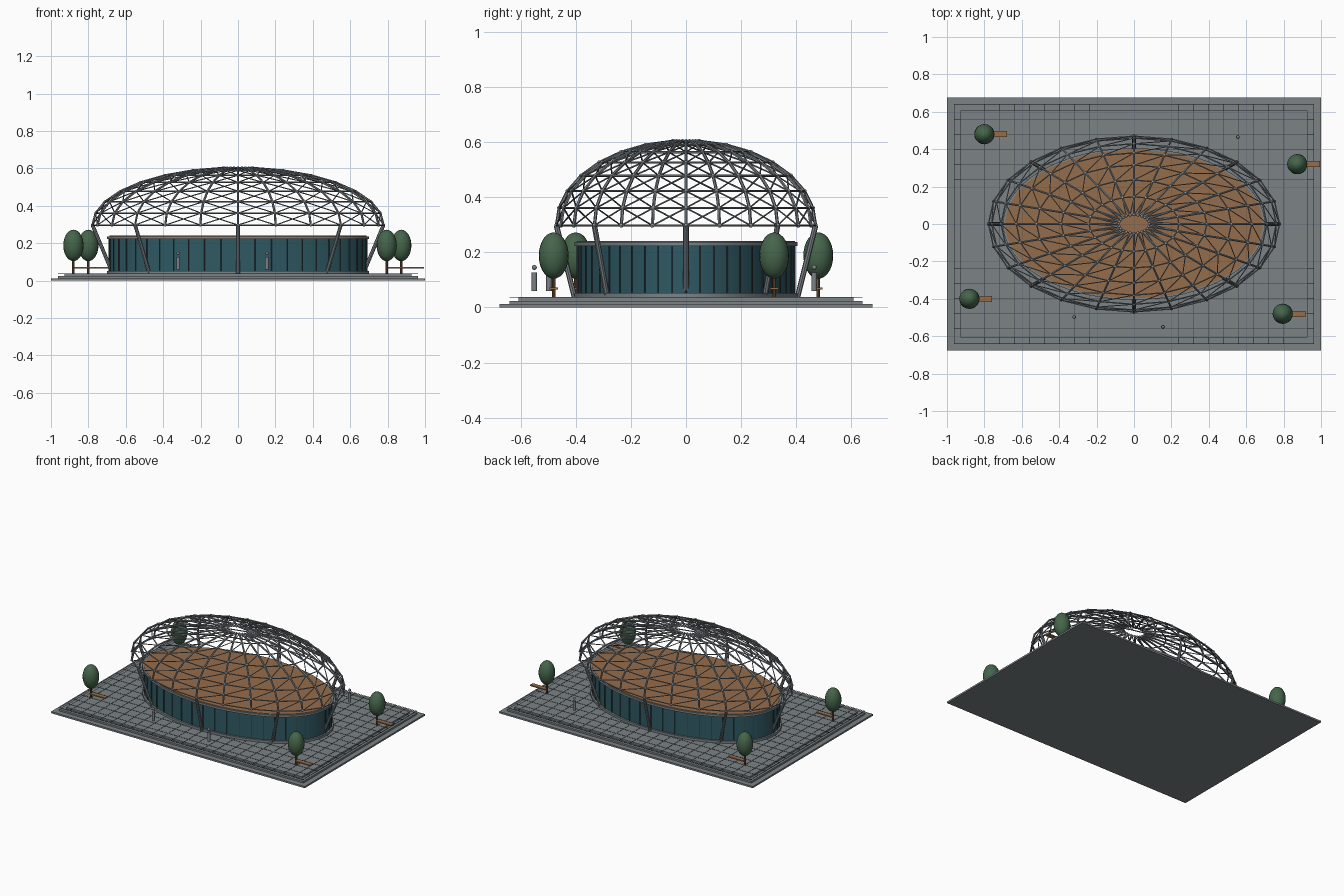
import bpy, bmesh, math
from mathutils import Vector, Matrix

if "Cube" in bpy.data.objects:
    bpy.data.objects.remove(bpy.data.objects["Cube"])


def mat(name, r, g, b):
    m = bpy.data.materials.new(name)
    m.diffuse_color = (r, g, b, 1)
    m.use_nodes = True
    m.node_tree.nodes["Principled BSDF"].inputs["Base Color"].default_value = m.diffuse_color
    return m


STONE = mat("grey stone", .20, .225, .24)
STEEL = mat("steel", .20, .225, .24)
NODE = mat("light steel", .28, .32, .34)
DARK = mat("dark metal", .045, .055, .062)
GLASS = mat("teal glass", .028, .10, .125)
TIMBER = mat("timber", .30, .155, .072)
TRUNK = mat("trunk brown", .17, .085, .035)
LEAF = mat("leaf green", .06, .13, .07)


def finish(name, bm, material, smooth=False):
    me = bpy.data.meshes.new(name)
    bm.to_mesh(me)
    bm.free()
    me.materials.append(material)
    ob = bpy.data.objects.new(name, me)
    bpy.context.collection.objects.link(ob)
    if smooth:
        bpy.context.view_layer.objects.active = ob
        ob.select_set(True)
        bpy.ops.object.shade_smooth_by_angle(angle=math.radians(40))
        ob.select_set(False)
    return ob


def add_box(bm, c, s):
    bmesh.ops.create_cube(bm, size=1, matrix=Matrix.Translation(c) @ Matrix.Diagonal((*s, 1)))


def add_ball(bm, c, r, u=8, v=6):
    bmesh.ops.create_uvsphere(bm, u_segments=u, v_segments=v, radius=1,
                              matrix=Matrix.Translation(c) @ Matrix.Diagonal((*r, 1)))


def add_rod(bm, a, b, r, sides=6):
    a, b = Vector(a), Vector(b)
    d = b - a
    m = Matrix.Translation((a + b) / 2) @ d.to_track_quat('Z', 'Y').to_matrix().to_4x4()
    bmesh.ops.create_cone(bm, cap_ends=True, segments=sides, radius1=r, radius2=r,
                          depth=d.length, matrix=m)


def box(name, c, s, material):
    bm = bmesh.new()
    add_box(bm, c, s)
    return finish(name, bm, material)


def oval(name, rx, ry, z0, z1, material):
    bm = bmesh.new()
    m = Matrix.Translation((0, 0, (z0 + z1) / 2)) @ Matrix.Diagonal((rx, ry, 1, 1))
    bmesh.ops.create_cone(bm, cap_ends=True, segments=96, radius1=1, radius2=1,
                          depth=z1 - z0, matrix=m)
    return finish(name, bm, material, True)


# Stepped plaza
for i, (w, d) in enumerate([(2, 1.354), (1.926, 1.28), (1.856, 1.214)]):
    box(f"plaza_step_{i + 1}", (0, 0, .006 + .012 * i), (w, d, .012), STONE)

# Thin paving joints on a square grid
bm = bmesh.new()
for i in range(-12, 13):
    add_box(bm, (i * .08, 0, .0365), (.0016, 1.28, .002))
for j in range(-8, 9):
    add_box(bm, (0, j * .08, .0365), (1.926, .0016, .002))
finish("paving_joints", bm, DARK)

# Oval hall
oval("hall_plinth", .70, .405, .036, .052, STONE)
oval("glass_wall", .688, .392, .052, .222, GLASS)
oval("cornice", .70, .405, .222, .237, STONE)
oval("timber_roof", .688, .396, .237, .240, TIMBER)
bm = bmesh.new()
for i in range(48):
    a = math.tau * i / 48
    x, y = .69 * math.cos(a), .394 * math.sin(a)
    add_rod(bm, (x, y, .052), (x, y, .222), .003, 4)
finish("mullions", bm, DARK)

# Lattice dome
N, ROWS = 24, 8


def node(i, j):
    a, t = math.tau * i / N, math.radians(12 * j)
    return Vector((.778 * math.cos(t) * math.cos(a), .470 * math.cos(t) * math.sin(a),
                   .297 + .307 * math.sin(t)))


ribs, rings, braces, nodes = (bmesh.new() for _ in range(4))
for i in range(N):
    for j in range(ROWS):
        add_rod(rings, node(i, j), node(i + 1, j), .004)
        add_ball(nodes, node(i, j), (.008,) * 3)
        if j < ROWS - 1:
            add_rod(ribs, node(i, j), node(i, j + 1), .006)
            add_rod(braces, node(i, j), node(i + 1, j + 1), .003)
finish("dome_ribs", ribs, STEEL, True)
finish("dome_rings", rings, STEEL, True)
finish("dome_braces", braces, STEEL, True)
finish("dome_nodes", nodes, NODE, True)

# Leaning columns
bm = bmesh.new()
for i in range(0, N, 3):
    p = node(i, 0)
    add_rod(bm, (p.x * .86, p.y * .86, .036), p, .010, 8)
finish("columns", bm, STEEL, True)

# Trees with benches beside them
for k, (x, y) in enumerate([(-.80, .48), (.873, .32), (-.88, -.40), (.795, -.48)], 1):
    bm = bmesh.new()
    add_rod(bm, (x, y, .036), (x, y, .13), .007, 8)
    finish(f"trunk_{k}", bm, TRUNK, True)
    bm = bmesh.new()
    add_ball(bm, (x, y, .188), (.054, .054, .084), 20, 14)
    finish(f"crown_{k}", bm, LEAF, True)
    box(f"bench_{k}", (x + .062, y, .069), (.12, .032, .008), TIMBER)

# Visitors
for k, (x, y) in enumerate([(.555, .465), (-.32, -.497), (.155, -.55)], 1):
    bm = bmesh.new()
    add_rod(bm, (x, y, .06), (x, y, .127), .010, 10)
    add_ball(bm, (x, y, .145), (.009,) * 3, 10, 8)
    finish(f"visitor_{k}", bm, STEEL, True)
